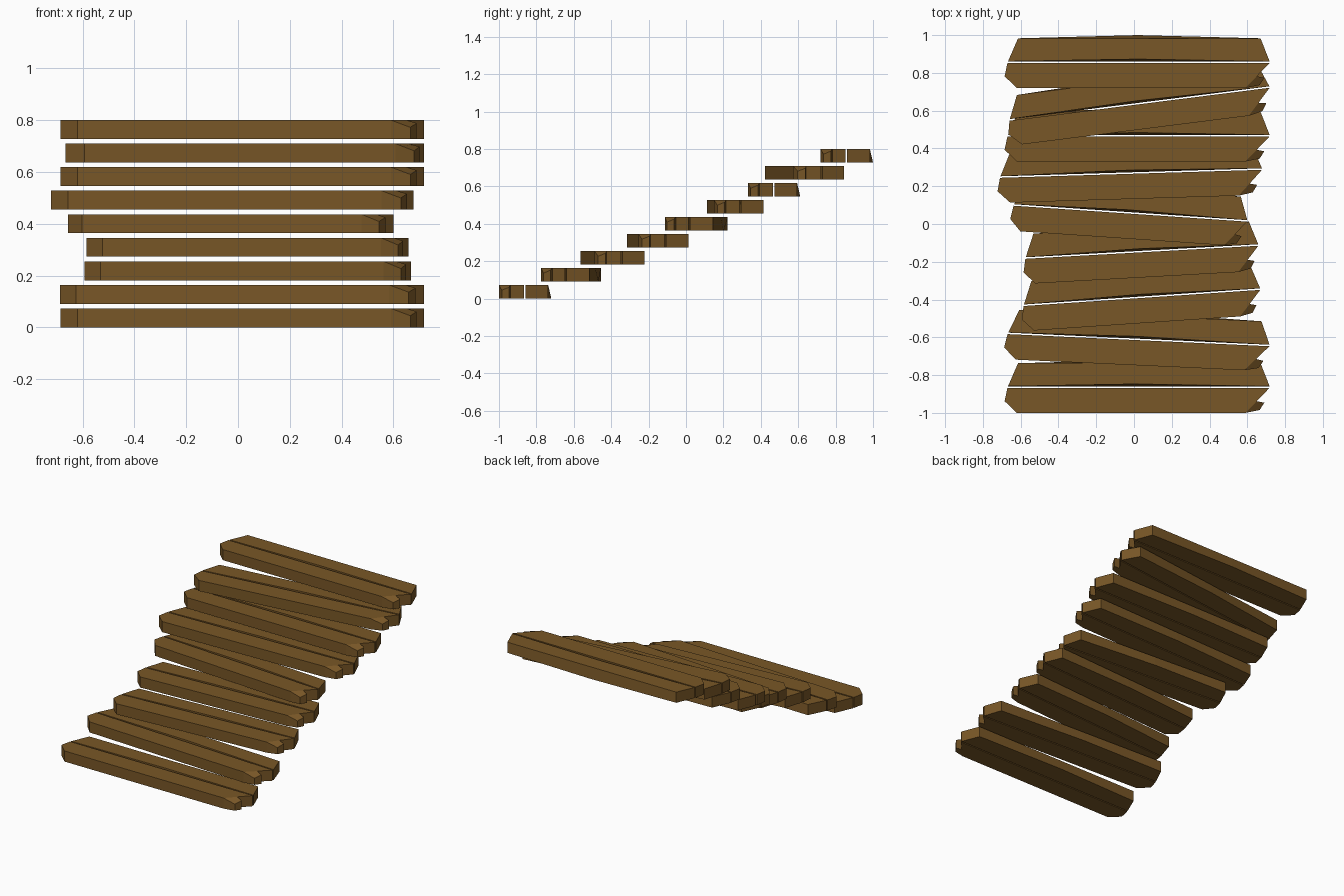
import bpy, bmesh, math

if "Cube" in bpy.data.objects:
    bpy.data.objects.remove(bpy.data.objects["Cube"])

wood = bpy.data.materials.new("brown_wood")
wood.diffuse_color = (0.19, 0.095, 0.02, 1)
wood.use_nodes = True
wood.node_tree.nodes["Principled BSDF"].inputs["Base Color"].default_value = wood.diffuse_color
THICK, PITCH = 0.073, 0.0909

# Front half: pointed left end, broken right end with a chipped corner (x, y, drop)
FRONT = [(-.62, -.137, 0), (.59, -.137, 0), (.665, -.122, .028), (.69, -.083, .012),
         (.65, -.075, 0), (.718, -.004, 0), (-.67, -.004, 0), (-.685, -.075, 0)]
FRONT_TOP = [(0, 1, 4, 5, 6, 7), (1, 2, 3, 4)]
# Back half: tapered ends, sides twisted slightly at mid length
BACK = [(-.667, .004, 0), (.02, .016, 0), (.718, .004, 0),
        (.67, .126, 0), (.02, .126, 0), (-.614, .126, 0)]
BACK_LOW = {1: (.02, .004), 4: (.02, .143)}
BACK_TOP = [(0, 1, 4, 5), (1, 2, 3, 4)]


def plank(name, outline, tops, low, place):
    ox, oy, oz, angle, stretch = place
    bm = bmesh.new()
    upper = [bm.verts.new((x * stretch, y, THICK - d)) for x, y, d in outline]
    lower = []
    for i, (x, y, d) in enumerate(outline):
        x, y = low.get(i, (x, y))
        lower.append(bm.verts.new((x * stretch, y, 0)))
    for f in tops:
        bm.faces.new([upper[i] for i in f])
        bm.faces.new([lower[i] for i in reversed(f)])
    n = len(outline)
    for i in range(n):
        j = (i + 1) % n
        bm.faces.new((lower[i], lower[j], upper[j], upper[i]))
    bmesh.ops.recalc_face_normals(bm, faces=bm.faces)
    mesh = bpy.data.meshes.new(name)
    bm.to_mesh(mesh)
    bm.free()
    mesh.materials.append(wood)
    ob = bpy.data.objects.new(name, mesh)
    ob.location = (ox, oy, oz)
    ob.rotation_euler.z = math.radians(angle)
    bpy.context.collection.objects.link(ob)


# Each step: x, seam y, turn in degrees, length factor
STEPS = [(0, -.863, 0, 1), (0, -.61, -2.65, 1), (.02, -.389, 3.9, .905),
         (.02, -.147, 3.2, .89), (-.04, .06, -3.9, .893), (-.04, .269, 1.75, 1),
         (0, .468, 0, 1), (.005, .635, 7.2, 1), (0, .857, 0, 1)]
for k, (x, y, angle, stretch) in enumerate(STEPS):
    place = (x, y, k * PITCH, angle, stretch)
    plank(f"step_{k + 1}_front_plank", FRONT, FRONT_TOP, {}, place)
    plank(f"step_{k + 1}_back_plank", BACK, BACK_TOP, BACK_LOW, place)
